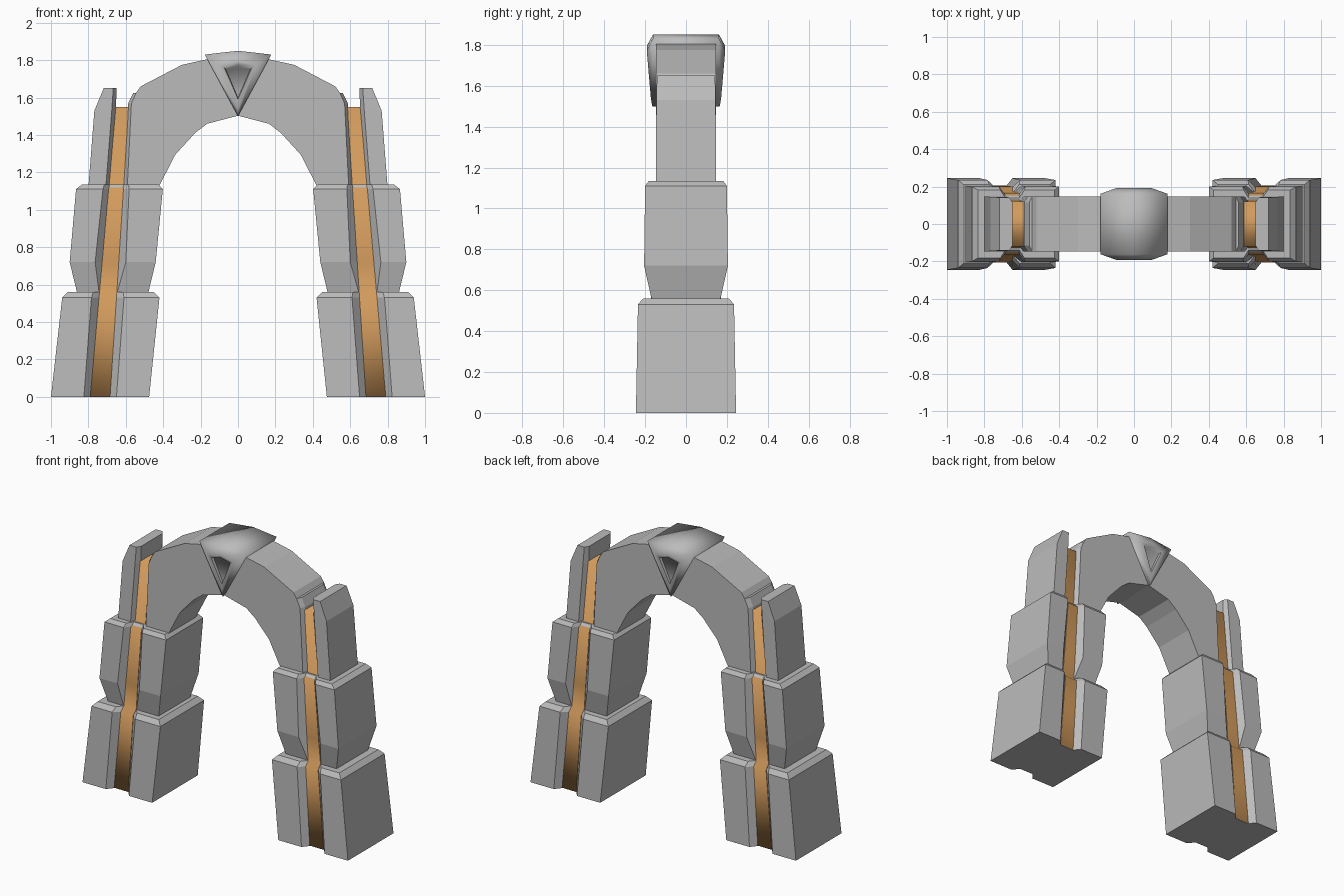
import bpy
import bmesh

if "Cube" in bpy.data.objects:
    bpy.data.objects.remove(bpy.data.objects["Cube"], do_unlink=True)


def material(name, rgb):
    m = bpy.data.materials.new(name)
    m.use_nodes = True
    m.diffuse_color = (*rgb, 1)
    m.node_tree.nodes["Principled BSDF"].inputs["Base Color"].default_value = (*rgb, 1)
    return m


stone = material("grey stone", (0.5, 0.5, 0.5))
copper = material("copper inlay", (0.65, 0.33, 0.11))


def loft(name, rings, mat):
    """Closed solid through a list of matching point rings."""
    bm = bmesh.new()
    loops = [[bm.verts.new(p) for p in ring] for ring in rings]
    n = len(loops[0])
    for a, b in zip(loops, loops[1:]):
        for i in range(n):
            j = (i + 1) % n
            bm.faces.new((a[i], a[j], b[j], b[i]))
    bm.faces.new(loops[0])
    bm.faces.new(loops[-1])
    bmesh.ops.recalc_face_normals(bm, faces=bm.faces)
    mesh = bpy.data.meshes.new(name)
    bm.to_mesh(mesh)
    bm.free()
    mesh.materials.append(mat)
    obj = bpy.data.objects.new(name, mesh)
    bpy.context.collection.objects.link(obj)
    return obj


def smooth_inlay(obj):
    """Smooth along the strip, sharp along its two sides."""
    bm = bmesh.new()
    bm.from_mesh(obj.data)
    for f in bm.faces:
        f.smooth = True
        if abs(f.normal.x) > 0.7:
            for e in f.edges:
                e.smooth = False
    bm.to_mesh(obj.data)
    bm.free()


def centre(z):
    return 0.737 - 0.0765 * z


def half(z):
    return 0.053 - 0.012 * z


def both_ways(points):
    """Front half of a section, completed by its mirror at the back."""
    return [(x, -y) for x, y in points] + [(x, y) for x, y in reversed(points)]


def place(section, side, z):
    return [(side * x, y, z) for x, y in section]


def grooved(z, x_in, x_out, y, rim, floor):
    """Block section with a bevelled groove in front and back."""
    c, f = centre(z), half(z) - 0.002
    return both_ways([(x_in, y), (c - rim, y), (c - f, floor),
                      (c + f, floor), (c + rim, y), (x_out, y)])


# z, inner x, outer x, half depth, groove half width, groove floor
base_levels = [(0, 0.475, 1.0, 0.245, 0.087, 0.2),
               (0.53, 0.42, 0.94, 0.235, 0.087, 0.195),
               (0.56, 0.45, 0.91, 0.21, 0.08, 0.165)]
middle_levels = [(0.555, 0.48, 0.86, 0.168, 0.048, 0.164),
                 (0.72, 0.44, 0.90, 0.205, 0.082, 0.165),
                 (1.11, 0.402, 0.866, 0.2, 0.07, 0.16),
                 (1.135, 0.425, 0.835, 0.182, 0.065, 0.14)]
# z, outer x, groove rim x, groove floor x, half depth
fin_levels = [(1.12, 0.80, 0.707, 0.685, 0.148),
              (1.53, 0.768, 0.675, 0.652, 0.145),
              (1.65, 0.718, 0.667, 0.65, 0.142)]
# z, groove rim x, groove floor x
cheek_levels = [(1.12, 0.592, 0.617), (1.567, 0.57, 0.588), (1.625, 0.545, 0.56)]
# z, half depth
inlay_levels = [(0.003, 0.205), (0.53, 0.2), (0.56, 0.17), (0.72, 0.17),
                (1.11, 0.165), (1.14, 0.122), (1.55, 0.12)]

for label, s in (("right", -1), ("left", 1)):
    # Lower and middle pillar blocks
    for part, levels in (("base_block", base_levels), ("middle_block", middle_levels)):
        loft(f"{label}_{part}", [place(grooved(*v), s, v[0]) for v in levels], stone)

    # Outer upright fin
    loft(f"{label}_fin", [place(both_ways([(xo, y), (rim, y), (fl, 0.115)]), s, z)
                          for z, xo, rim, fl, y in fin_levels], stone)

    # Bevelled end of the arch beside the groove
    loft(f"{label}_arch_cheek",
         [place(both_ways([(0.5, 0.143), (rim, 0.146), (fl, 0.115)]), s, z)
          for z, rim, fl in cheek_levels], stone)

    # Copper strip running up the groove
    strip = loft(f"{label}_inlay",
                 [place(both_ways([(centre(z) - half(z), y), (centre(z) + half(z), y)]), s, z)
                  for z, y in inlay_levels], copper)
    smooth_inlay(strip)

# Arch, faceted inside and outside
outer = [(0.592, 1.12), (0.57, 1.567), (0.545, 1.625), (0.52, 1.66), (0.30, 1.775), (0.14, 1.81)]
inner = [(0.165, 1.46), (0.23, 1.41), (0.335, 1.295), (0.425, 1.12)]
half_arch = outer + [(0, 1.82)]
profile = half_arch + [(-x, z) for x, z in reversed(outer)]
profile += [(-x, z) for x, z in reversed(inner)] + [(0, 1.503)] + inner
loft("arch", [[(x, y, z) for x, z in profile] for y in (-0.147, 0.147)], stone)


# Keystone with a raised, sunken triangle on each face
def kite(w, shoulder, peak, tip, y_top, y_tip):
    return [(-w, y_top, shoulder), (0, y_top, peak), (w, y_top, shoulder), (0, y_tip, tip)]


face = [kite(0.066, 1.752, 1.765, 1.6, 0.17, 0.163),
        kite(0.072, 1.758, 1.772, 1.59, 0.188, 0.175),
        kite(0.095, 1.772, 1.795, 1.54, 0.192, 0.172),
        kite(0.178, 1.83, 1.85, 1.5, 0.162, 0.165)]
front = [[(x, -y, z) for x, y, z in ring] for ring in face]
keystone = loft("keystone", front + face[::-1], stone)
bpy.ops.object.select_all(action='DESELECT')
keystone.select_set(True)
bpy.context.view_layer.objects.active = keystone
bpy.ops.object.shade_smooth_by_angle(angle=1.2)
